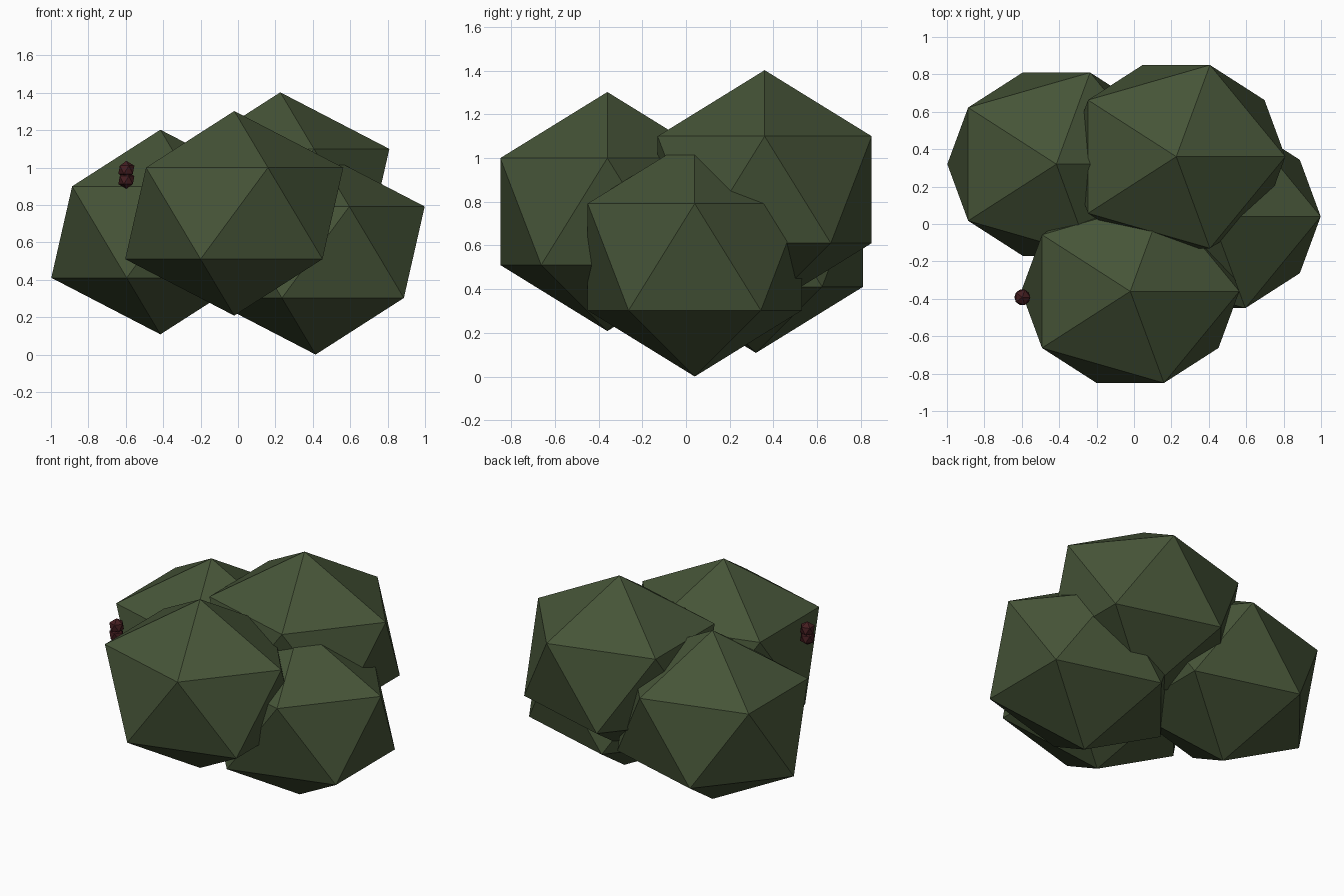
import bpy

if "Cube" in bpy.data.objects:
    bpy.data.objects.remove(bpy.data.objects["Cube"])


def make_material(name, color):
    mat = bpy.data.materials.new(name)
    mat.diffuse_color = (*color, 1.0)
    mat.use_nodes = True
    mat.node_tree.nodes["Principled BSDF"].inputs["Base Color"].default_value = mat.diffuse_color
    return mat


leaf_green = make_material("leaf green", (0.061, 0.089, 0.039))
berry_red = make_material("berry red", (0.058, 0.0125, 0.0145))


def faceted_ball(name, center, scale, mat):
    """Twenty-sided flat-shaded ball."""
    bpy.ops.mesh.primitive_ico_sphere_add(subdivisions=1, radius=1, location=center)
    obj = bpy.context.object
    obj.name = name
    obj.scale = scale
    bpy.ops.object.transform_apply(location=False, rotation=False, scale=True)
    obj.data.materials.append(mat)
    return obj


# Four overlapping leaf clumps, all the same size
CLUMP = (0.652, 0.576, 0.547)
clumps = {
    "front_clump": (-0.02, -0.36, 0.755),
    "back_clump": (0.226, 0.36, 0.855),
    "left_clump": (-0.415, 0.32, 0.655),
    "right_clump": (0.415, 0.04, 0.547),
}
for name, center in clumps.items():
    faceted_ball(name, center, CLUMP, leaf_green)

# Two berries, one above the other, at the left of the front clump
for name, z in (("upper_berry", 0.988), ("lower_berry", 0.933)):
    faceted_ball(name, (-0.597, -0.392, z), (0.048, 0.048, 0.048), berry_red)
